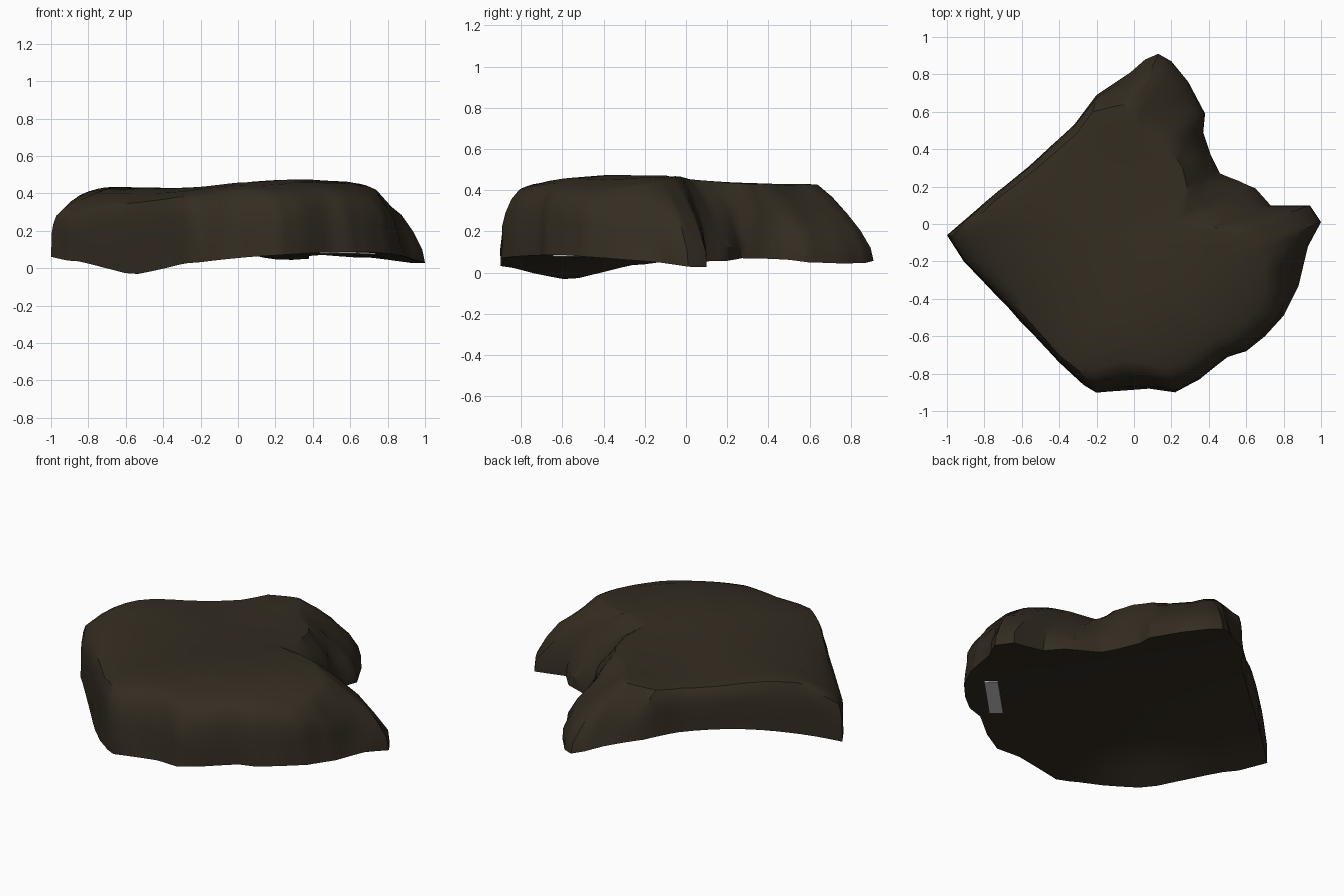
import bpy, bmesh, math
from mathutils import Vector, noise

if "Cube" in bpy.data.objects:
    bpy.data.objects.remove(bpy.data.objects["Cube"])

# Matching outlines: widest silhouette, and the rim of the upper face
OUTLINE = [(-1, -.06), (-.78, .13), (-.56, .31), (-.32, .53), (-.2, .69), (-.02, .81), (.06, .88),
           (.13, .91), (.2, .87), (.29, .76), (.38, .59), (.37, .49), (.41, .37), (.46, .27),
           (.65, .19), (.73, .1), (.94, .1), (1, .01), (.93, -.12), (.88, -.33), (.8, -.49),
           (.7, -.6), (.6, -.68), (.5, -.71), (.35, -.83), (.22, -.9), (.08, -.88), (-.05, -.89),
           (-.2, -.9), (-.27, -.86), (-.4, -.74), (-.67, -.45), (-.91, -.2)]
RIM = [(-.94, -.07), (-.75, .12), (-.54, .28), (-.31, .48), (-.22, .6), (-.1, .63), (-.04, .64),
       (-.01, .62), (.01, .6), (.04, .54), (.12, .45), (.2, .39), (.26, .3), (.29, .17),
       (.27, .03), (.4, -.01), (.55, -.05), (.68, -.12), (.74, -.2), (.75, -.36), (.7, -.48),
       (.6, -.58), (.52, -.62), (.43, -.67), (.3, -.77), (.18, -.81), (.06, -.78), (-.06, -.77),
       (-.19, -.81), (-.26, -.81), (-.39, -.71), (-.65, -.42), (-.86, -.18)]
CENTRE = Vector((0, -.1))
# Wall profiles as (inset, height): steep walls and sloping broken faces
STEEP = [(0, 0), (0, .25), (.03, .5), (.13, .7), (.4, .88), (1, 1)]
BROKEN = [(0, 0), (.02, .17), (.2, .4), (.42, .62), (.7, .83), (1, 1)]


def past(v, limit):
    return max(0, v - limit)


def top_z(p):
    x, y = p
    u, v = (x + y) * .707 - .05, (x - y) * .707
    t = past(.32, v)
    w = min(1, t / .9)
    z = .474 - .08 * (1 - math.exp(-2 * t)) - .6 * past(v, .5) ** 2
    z += (1 - w) * -.115 * u * u + w * (.26 * u * u - .6 * u ** 4)
    return z - .4 * past(x, .5) ** 2 - .35 * past(-x, .6) ** 2 - .25 * past(-y, .55) ** 2


def under_z(p):
    x, y = p
    u, v = (x + y) * .707, (x - y) * .707
    z = .122 - .065 * v + .04 * v * v - (.14 - .09 * v) * u * u
    z -= .6 * past(-u, .55) * past(.4, abs(v)) + .06 * past(x, .7)
    return z - .01


def refine(points, n=4):
    out = []
    for i, a in enumerate(points):
        a, b = Vector(a), Vector(points[(i + 1) % len(points)])
        out += [a.lerp(b, k / n) for k in range(n)]
    return out


def material(name, rgb):
    m = bpy.data.materials.new(name)
    m.diffuse_color = (*rgb, 1)
    m.use_nodes = True
    m.node_tree.nodes["Principled BSDF"].inputs["Base Color"].default_value = m.diffuse_color
    return m


def finish(bm, name, mat):
    bmesh.ops.recalc_face_normals(bm, faces=bm.faces)
    me = bpy.data.meshes.new(name)
    bm.to_mesh(me)
    bm.free()
    me.materials.append(mat)
    ob = bpy.data.objects.new(name, me)
    bpy.context.collection.objects.link(ob)
    bpy.ops.object.select_all(action='DESELECT')
    ob.select_set(True)
    bpy.context.view_layer.objects.active = ob
    bpy.ops.object.shade_smooth_by_angle(angle=math.radians(35))
    return ob


# Curved stone shard: rings from the underside centre, up the wall, to the top centre
bm = bmesh.new()
outer, rim = refine(OUTLINE), refine(RIM)
rings = []
for s in (.15, .3, .5, .7, .85):
    pts = [CENTRE.lerp(o, s) for o in outer]
    rings.append([(p.x, p.y, under_z(p)) for p in pts])
for j in range(len(STEEP)):
    ring = []
    for o, r in zip(outer, rim):
        w = min(1, max(0, ((o - r).length - .07) / .08))
        f = STEEP[j][0] * (1 - w) + BROKEN[j][0] * w
        h = STEEP[j][1] * (1 - w) + BROKEN[j][1] * w
        p = o.lerp(r, f)
        lo, hi = under_z(o), top_z(r) - .004
        z = lo + (hi - lo) * h
        if 0 < j < len(STEEP) - 1:
            # chipped surface on the walls
            n = noise.noise(Vector((p.x * 6, p.y * 6, z * 8)))
            p = p + (p - CENTRE).normalized() * (n - .2) * (.006 + .02 * w)
        ring.append((p.x, p.y, z))
    rings.append(ring)
for s in (.94, .8, .55, .3, .12):
    pts = [CENTRE.lerp(r, s) for r in rim]
    rings.append([(p.x, p.y, top_z(p) + .004 * noise.noise(Vector((p.x * 3, p.y * 3, 0))))
                  for p in pts])
rows = [[bm.verts.new(c) for c in ring] for ring in rings]
n = len(outer)
for a, b in zip(rows, rows[1:]):
    for i in range(n):
        k = (i + 1) % n
        bm.faces.new((a[i], a[k], b[k], b[i]))
for row, fn in ((rows[0], under_z), (rows[-1], top_z)):
    c = bm.verts.new((CENTRE.x, CENTRE.y, fn(CENTRE)))
    for i in range(n):
        bm.faces.new((row[i], row[(i + 1) % n], c))
finish(bm, "stone_shard", material("dark brown stone", (.034, .0255, .0155)))

# Small grey label strip under the shard, following its curve
bm = bmesh.new()
bmesh.ops.create_cube(bm, size=1)
bmesh.ops.subdivide_edges(bm, edges=bm.edges[:], cuts=4, use_grid_fill=True)
across, along = Vector((-.74, .67)), Vector((.70, .71))
for v in bm.verts:
    p = Vector((.585, -.495)) + across * v.co.x * .075 + along * v.co.y * .35
    v.co = (p.x, p.y, under_z(p) - .003 + v.co.z * .009)
finish(bm, "label_strip", material("light grey label", (.6, .6, .6)))
